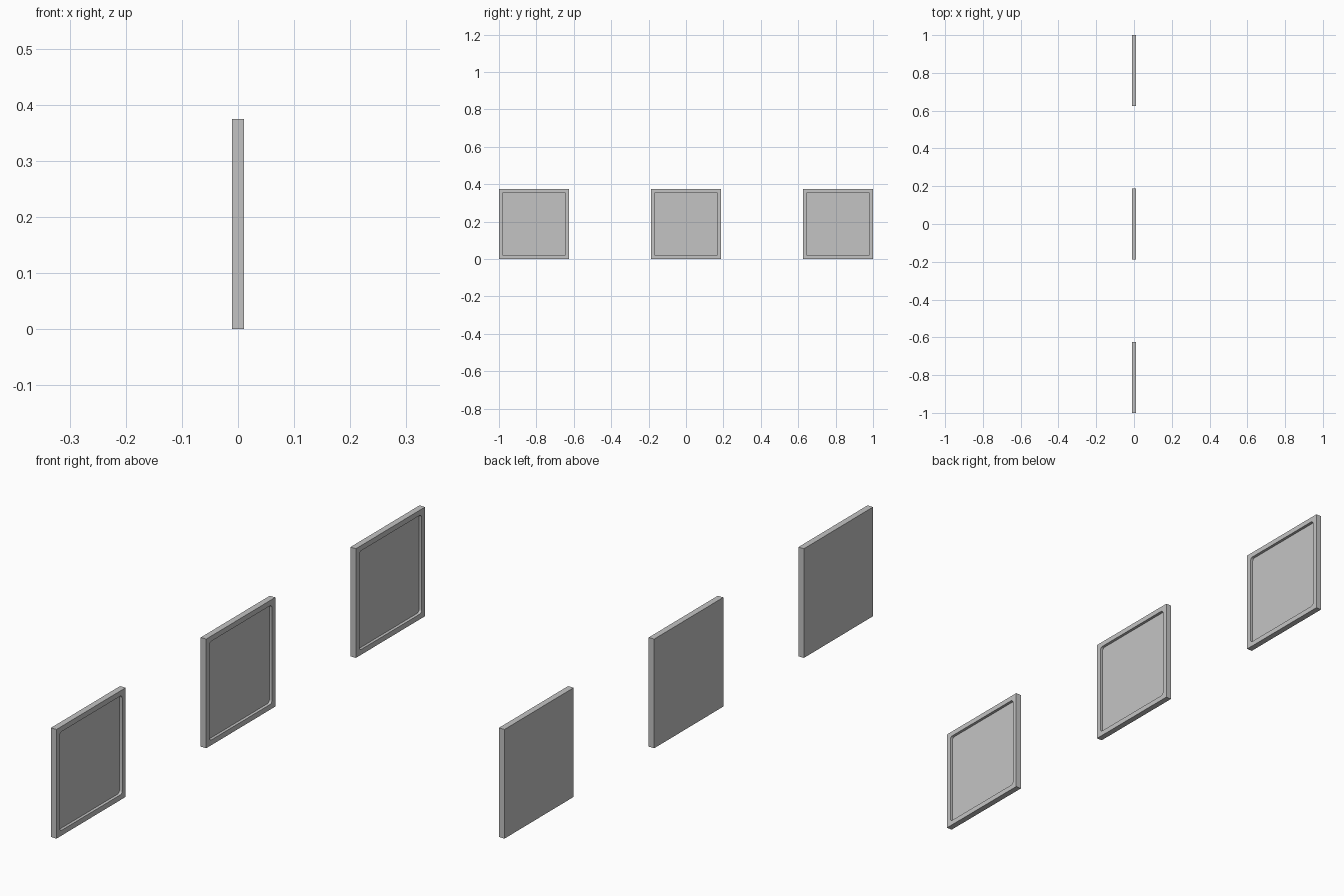
import bpy
import bmesh

if "Cube" in bpy.data.objects:
    bpy.data.objects.remove(bpy.data.objects["Cube"], do_unlink=True)

SIZE, THICK = 0.375, 0.021      # square tile
BORDER, DEPTH = 0.018, 0.01     # recess on the +x side
CORNER = 0.011                  # recess corner radius

grey = bpy.data.materials.new("plain grey")
grey.use_nodes = True
colour = (0.55, 0.55, 0.55, 1)
grey.diffuse_color = colour
grey.node_tree.nodes["Principled BSDF"].inputs["Base Color"].default_value = colour


def make_box(name, dims, centre, radius=0):
    """Box with optional rounding of the edges that run along x."""
    bm = bmesh.new()
    bmesh.ops.create_cube(bm, size=1)
    bmesh.ops.scale(bm, vec=dims, verts=bm.verts)
    if radius:
        along_x = [e for e in bm.edges
                   if abs(e.verts[0].co.x - e.verts[1].co.x) > dims[0] / 2]
        bmesh.ops.bevel(bm, geom=along_x, offset=radius, segments=4,
                        profile=0.5, affect='EDGES')
    mesh = bpy.data.meshes.new(name)
    bm.to_mesh(mesh)
    bm.free()
    mesh.materials.append(grey)
    obj = bpy.data.objects.new(name, mesh)
    obj.location = centre
    bpy.context.collection.objects.link(obj)
    return obj


# Three upright tiles in a row, each with a shallow rounded recess
reach = 1 - SIZE / 2
for name, y in (("front_tile", -reach), ("middle_tile", 0), ("back_tile", reach)):
    tile = make_box(name, (THICK, SIZE, SIZE), (0, y, SIZE / 2))
    inner = SIZE - 2 * BORDER
    cutter = make_box("recess_cutter", (2 * DEPTH, inner, inner),
                      (THICK / 2, y, SIZE / 2), CORNER)
    cutter.hide_render = True

    cut = tile.modifiers.new("recess", 'BOOLEAN')
    cut.operation = 'DIFFERENCE'
    cut.solver = 'EXACT'
    cut.object = cutter
    bpy.ops.object.select_all(action='DESELECT')
    tile.select_set(True)
    bpy.context.view_layer.objects.active = tile
    bpy.ops.object.modifier_apply(modifier=cut.name)
    bpy.data.objects.remove(cutter, do_unlink=True)
    bpy.ops.object.shade_smooth_by_angle(angle=0.6)
